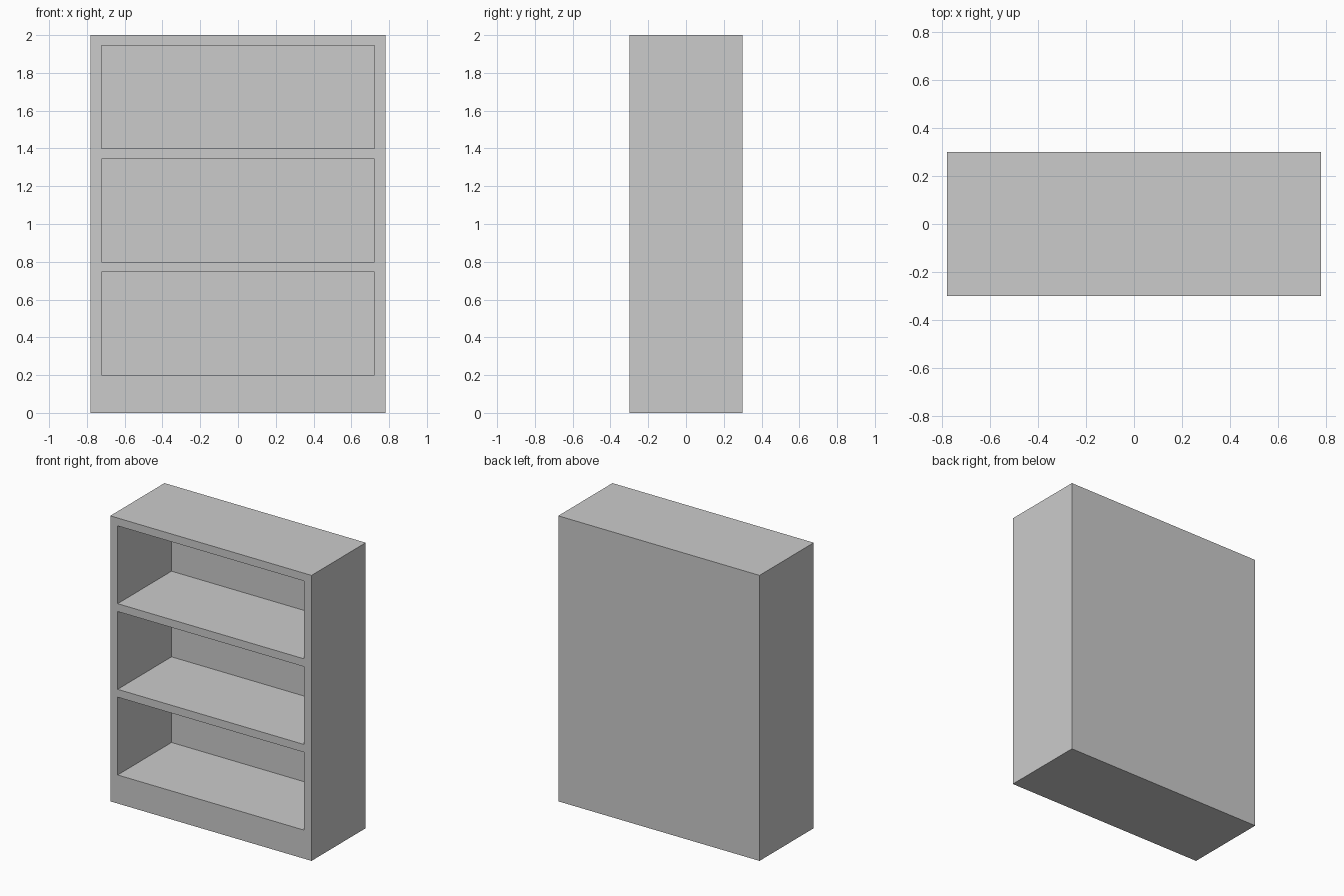
import bpy

if "Cube" in bpy.data.objects:
    bpy.data.objects.remove(bpy.data.objects["Cube"])

W, D, H = 1.56, 0.6, 2.0        # outer size
INNER_W = 1.445                 # clear width between the sides
BAY_H, PITCH, FIRST = 0.545, 0.6, 0.2
BACK = 0.004                    # very thin back panel


def box(name, size, centre):
    bpy.ops.mesh.primitive_cube_add(size=1, location=centre)
    ob = bpy.context.object
    ob.name = name
    ob.scale = size
    bpy.ops.object.transform_apply(location=True, rotation=False, scale=True)
    return ob


# Bookcase body
body = box("bookcase_body", (W, D, H), (0, 0, H / 2))

# Three open bays cut from the front, leaving the shelves and back panel
y0, y1 = -D / 2 - 0.1, D / 2 - BACK
for i in range(3):
    z = FIRST + PITCH * i + BAY_H / 2
    cutter = box(f"bay_cutter_{i + 1}", (INNER_W, y1 - y0, BAY_H), (0, (y0 + y1) / 2, z))
    mod = body.modifiers.new(f"bay_{i + 1}", 'BOOLEAN')
    mod.operation = 'DIFFERENCE'
    mod.solver = 'EXACT'
    mod.object = cutter
    bpy.context.view_layer.objects.active = body
    bpy.ops.object.modifier_apply(modifier=mod.name)
    bpy.data.objects.remove(cutter, do_unlink=True)
